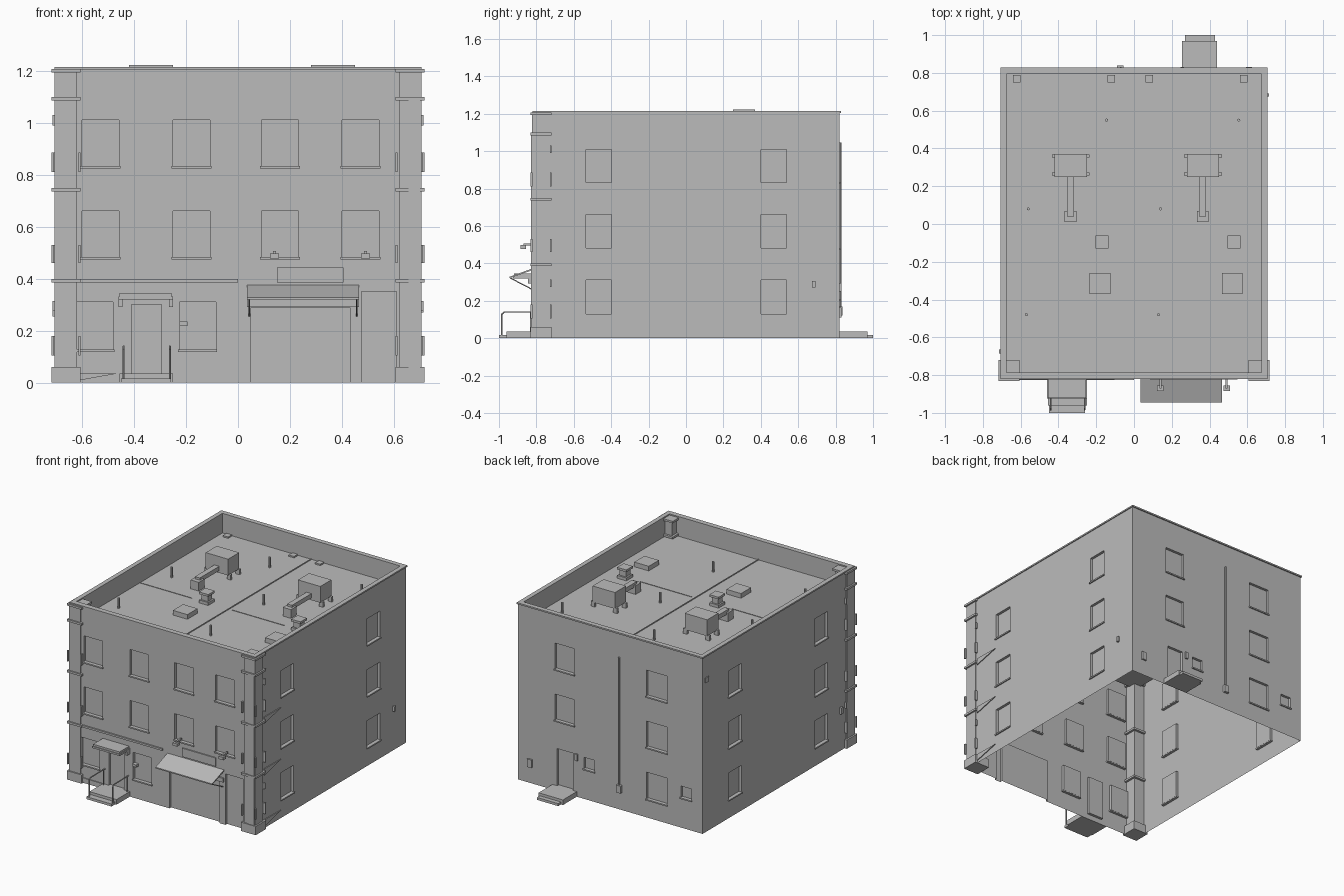
import bpy
import bmesh
from mathutils import Vector, Matrix

cube = bpy.data.objects.get("Cube")
if cube:
    bpy.data.objects.remove(cube, do_unlink=True)

grey = bpy.data.materials.new("plain grey")
grey.use_nodes = True
grey.diffuse_color = (0.5, 0.5, 0.5, 1)
grey.node_tree.nodes["Principled BSDF"].inputs["Base Color"].default_value = grey.diffuse_color

# Outer wall planes and main heights
HALF_X, FRONT, BACK = 0.70, -0.815, 0.82
ROOF, TOP = 1.08, 1.21
FLOORS = [(0.125, 0.31), (0.48, 0.66), (0.83, 1.01)]


def finish(name, bm):
    """Turn a bmesh into a grey object."""
    bmesh.ops.recalc_face_normals(bm, faces=bm.faces[:])
    mesh = bpy.data.meshes.new(name)
    bm.to_mesh(mesh)
    bm.free()
    mesh.materials.append(grey)
    obj = bpy.data.objects.new(name, mesh)
    bpy.context.scene.collection.objects.link(obj)
    return obj


def boxes(name, items):
    """One object from (x0, x1, y0, y1, z0, z1) boxes."""
    bm = bmesh.new()
    for x0, x1, y0, y1, z0, z1 in items:
        size = Matrix.Diagonal((x1 - x0, y1 - y0, z1 - z0, 1))
        centre = Matrix.Translation(((x0 + x1) / 2, (y0 + y1) / 2, (z0 + z1) / 2))
        bmesh.ops.create_cube(bm, size=1, matrix=centre @ size)
    return finish(name, bm)


def rods(name, pairs, radius, sides=8):
    """One object from round bars between pairs of points."""
    bm = bmesh.new()
    for a, b in pairs:
        a, b = Vector(a), Vector(b)
        turn = (b - a).to_track_quat("Z", "Y").to_matrix().to_4x4()
        bmesh.ops.create_cone(bm, cap_ends=True, segments=sides, radius1=radius, radius2=radius,
                              depth=(b - a).length, matrix=Matrix.Translation((a + b) / 2) @ turn)
    return finish(name, bm)


def prism(name, profile, start, end, along_x=True):
    """Extrude a profile in (u, z) along x or y."""
    bm = bmesh.new()
    place = (lambda d, u, z: (d, u, z)) if along_x else (lambda d, u, z: (u, d, z))
    face = bm.faces.new([bm.verts.new(place(start, u, z)) for u, z in profile])
    new = bmesh.ops.extrude_face_region(bm, geom=[face])["geom"]
    shift = Vector(place(end - start, 0, 0))
    bmesh.ops.translate(bm, vec=shift, verts=[v for v in new if isinstance(v, bmesh.types.BMVert)])
    return finish(name, bm)


def on_wall(side, u0, u1, z0, z1, inner, outer):
    """Box on a wall; inner and outer are distances out from its plane."""
    if side == "front":
        return (u0, u1, FRONT - outer, FRONT - inner, z0, z1)
    if side == "back":
        return (u0, u1, BACK + inner, BACK + outer, z0, z1)
    if side == "left":
        return (HALF_X + inner, HALF_X + outer, u0, u1, z0, z1)
    return (-HALF_X - outer, -HALF_X - inner, u0, u1, z0, z1)


# Window layout
windows = []
for z0, z1 in FLOORS[1:]:
    for u in (-0.60, -0.25, 0.09, 0.40):
        windows.append(("front", u, u + 0.143, z0, z1))
    windows.append(("back", 0.275, 0.42, z0, z1))
for z0, z1 in FLOORS:
    windows.append(("back", -0.43, -0.275, z0, z1))
    for side in ("left", "right"):
        for u in (-0.535, 0.40):
            windows.append((side, u, u + 0.138, z0, z1))
for u in (-0.62, -0.225):
    windows.append(("front", u, u + 0.14, *FLOORS[0]))
for u in (-0.615, 0.12):
    windows.append(("back", u, u + 0.08, 0.205, 0.285))

doors = [("front", -0.41, -0.295, 0.035, 0.30), ("front", 0.05, 0.43, -0.1, 0.29),
         ("front", 0.475, 0.61, -0.1, 0.35), ("back", 0.285, 0.405, 0.035, 0.29)]

# Walls and roof deck: solid block with openings and roof well cut in
walls = boxes("walls", [(-HALF_X, HALF_X, FRONT, BACK, 0, TOP)])
openings = [on_wall(*w, -0.018, 0.1) for w in windows + doors]
openings.append((-0.675, 0.675, -0.785, 0.795, ROOF, TOP + 0.1))
cutter = boxes("opening_cutter", openings)
cutter.hide_render = True
mod = walls.modifiers.new("openings", "BOOLEAN")
mod.operation, mod.solver, mod.object = "DIFFERENCE", "EXACT", cutter
graph = bpy.context.evaluated_depsgraph_get()
cut_mesh = bpy.data.meshes.new_from_object(walls.evaluated_get(graph))
walls.modifiers.clear()
walls.data = cut_mesh
bpy.data.objects.remove(cutter, do_unlink=True)

# The underside stays open
bm = bmesh.new()
bm.from_mesh(cut_mesh)
floor = [f for f in bm.faces if all(v.co.z < 0.001 for v in f.verts)]
bmesh.ops.delete(bm, geom=floor, context="FACES")
bm.to_mesh(cut_mesh)
bm.free()

boxes("window_sills", [on_wall(s, a - 0.005, b + 0.005, z - 0.006, z + 0.003, -0.017, 0.008)
                       for s, a, b, z, _ in windows])

# Parapet coping
boxes("parapet_coping", [(-0.706, 0.706, FRONT - 0.006, -0.785, TOP - 0.005, TOP + 0.005),
                         (-0.706, 0.706, 0.795, BACK + 0.008, TOP - 0.005, TOP + 0.005),
                         (-0.706, -0.675, -0.785, 0.795, TOP - 0.005, TOP + 0.005),
                         (0.675, 0.706, -0.785, 0.795, TOP - 0.005, TOP + 0.005)])

# Corner columns with plinths, bands and narrow edge strips
columns, plinths, bands, strips = [], [], [], []


def corner(sign, inner, outer, y0, y1, z0, z1):
    low, high = sorted((sign * inner, sign * outer))
    return (low, high, y0, y1, z0, z1)


for s in (-1, 1):
    columns.append(corner(s, 0.62, 0.706, -0.823, -0.735, 0.05, 1.195))
    plinths.append(corner(s, 0.605, 0.717, -0.832, -0.72, 0, 0.06))
    for z in (0.385, 0.735, 1.085, 1.193):
        bands.append(corner(s, 0.605, 0.717, -0.832, -0.72, z, z + 0.014))
    for z0, z1 in ((0.105, 0.18), (0.46, 0.53), (0.81, 0.885)):
        strips.append(corner(s, 0.708, 0.717, -0.832, -0.822, z0, z1))
        strips.append(corner(s, 0.605, 0.613, -0.832, FRONT, z0, z1))
        strips.append(corner(s, HALF_X, 0.717, -0.728, -0.72, z0, z1))
    for z in (0.275, 0.99):
        strips.append(corner(s, HALF_X, 0.714, -0.728, -0.72, z, z + 0.04))
boxes("corner_columns", columns)
boxes("corner_plinths", plinths)
boxes("corner_bands", bands)
boxes("corner_edge_strips", strips)
boxes("corner_panel", [on_wall("front", 0.655, 0.70, 0.06, 1.09, 0, 0.013)])
boxes("front_string_course", [on_wall("front", -0.61, 0, 0.385, 0.398, 0, 0.01)])

# Tapering band ends
for i, z in enumerate((0.06, 0.41, 0.765)):
    prism(f"side_band_taper_{i}", [(-0.72, z - 0.045), (-0.72, z), (-0.54, z - 0.003)],
          HALF_X, HALF_X + 0.006)
prism("front_band_taper", [(-0.605, 0.01), (-0.605, 0.037), (-0.46, 0.036)],
      FRONT, FRONT - 0.006, along_x=False)

# Front entrance: stoop, canopy and handrails
boxes("front_stoop", [(-0.455, -0.25, -0.96, FRONT, 0, 0.035),
                      (-0.45, -0.26, -1.0, -0.96, 0, 0.017)])
boxes("entrance_canopy", [(-0.46, -0.25, -0.925, FRONT, 0.32, 0.332),
                          (-0.455, -0.255, -0.92, FRONT, 0.332, 0.345),
                          (-0.46, -0.445, -0.845, FRONT, 0.292, 0.32),
                          (-0.265, -0.25, -0.845, FRONT, 0.292, 0.32)])
rails = []
for x in (-0.44, -0.262):
    path = [(x, FRONT, 0.14), (x, -0.972, 0.14), (x, -0.985, 0.128), (x, -0.985, 0.015)]
    rails += zip(path, path[1:])
    rails.append(((x, -0.83, 0.14), (x, -0.83, 0.03)))
rods("stoop_handrails", rails, 0.004)

# Garage awning, lintel, sign board and lamps
prism("garage_awning", [(FRONT, 0.375), (-0.945, 0.328), (-0.945, 0.32), (FRONT, 0.366)],
      0.035, 0.465)
rods("awning_struts", [((x, -0.94, 0.322), (x, FRONT, 0.257)) for x in (0.043, 0.457)], 0.003)
boxes("garage_lintel", [on_wall("front", 0.035, 0.465, 0.292, 0.32, 0, 0.012)])
boxes("sign_board", [on_wall("front", 0.15, 0.405, 0.385, 0.443, 0, 0.008)])
lamps = []
for x in (0.14, 0.49):
    lamps.append(on_wall("front", x - 0.017, x + 0.017, 0.478, 0.497, 0.04, 0.07))
    lamps.append(on_wall("front", x - 0.006, x + 0.006, 0.495, 0.507, 0, 0.055))
boxes("wall_lamps", lamps)
boxes("wall_boxes", [on_wall("front", -0.225, -0.195, 0.218, 0.235, -0.017, 0.01),
                     on_wall("back", 0.245, 0.265, 0.25, 0.295, 0, 0.012),
                     on_wall("back", 0.592, 0.625, 0.11, 0.165, 0, 0.012),
                     on_wall("left", 0.675, 0.692, 0.27, 0.305, 0, 0.014),
                     on_wall("right", 0.755, 0.795, 1.025, 1.06, 0, 0.005),
                     on_wall("right", -0.685, -0.665, 0.255, 0.30, 0, 0.014)])

# Back step and downpipe
boxes("back_step", [(0.255, 0.44, BACK, 0.97, 0, 0.035), (0.27, 0.43, 0.97, 1.0, 0, 0.017)])
rods("downpipe", [((-0.07, BACK + 0.006, 0.15), (-0.07, BACK + 0.006, 1.045))], 0.006)
boxes("downpipe_box", [on_wall("back", -0.09, -0.055, 0.12, 0.17, 0, 0.018)])

# Roof equipment, repeated on both halves
units, ducts, hatches, vents, pipes, seams = [], [], [], [], [], []
for dx in (0, 0.70):
    l, r = dx - 0.42, dx - 0.25
    units.append((l, r, 0.25, 0.37, 1.11, 1.222))
    for x in (l, r):
        for y in (0.265, 0.36):
            units.append((x - 0.015, x + 0.015, y - 0.008, y + 0.008, ROOF, 1.115))
    ducts.append((dx - 0.355, dx - 0.318, 0.04, 0.25, 1.125, 1.155))
    ducts.append((dx - 0.367, dx - 0.305, 0.01, 0.07, ROOF, 1.14))
    hatches.append((dx - 0.235, dx - 0.125, -0.37, -0.26, ROOF, 1.112))
    c = dx - 0.17
    for half, z0, z1 in ((0.035, ROOF, 1.10), (0.024, 1.10, 1.14), (0.035, 1.14, 1.155)):
        vents.append((c - half, c + half, -0.095 - half, -0.095 + half, z0, z1))
    for x, y in ((-0.145, 0.55), (-0.56, 0.08), (-0.57, -0.48)):
        pipes.append(((x + dx, y, ROOF), (x + dx, y, 1.15)))
    seams.append((dx - 0.675, dx - 0.28, -0.102, -0.098, ROOF, 1.083))
boxes("roof_units", units)
boxes("roof_ducts", ducts)
boxes("roof_hatches", hatches)
boxes("roof_vents", vents)
rods("vent_pipes", pipes, 0.008)
seams.append((-0.003, 0.003, -0.785, 0.795, ROOF, 1.085))
boxes("roof_seams", seams)
boxes("roof_drains", [(x - 0.02, x + 0.02, 0.75, 0.79, ROOF, 1.09)
                      for x in (-0.62, -0.12, 0.08, 0.58)])
